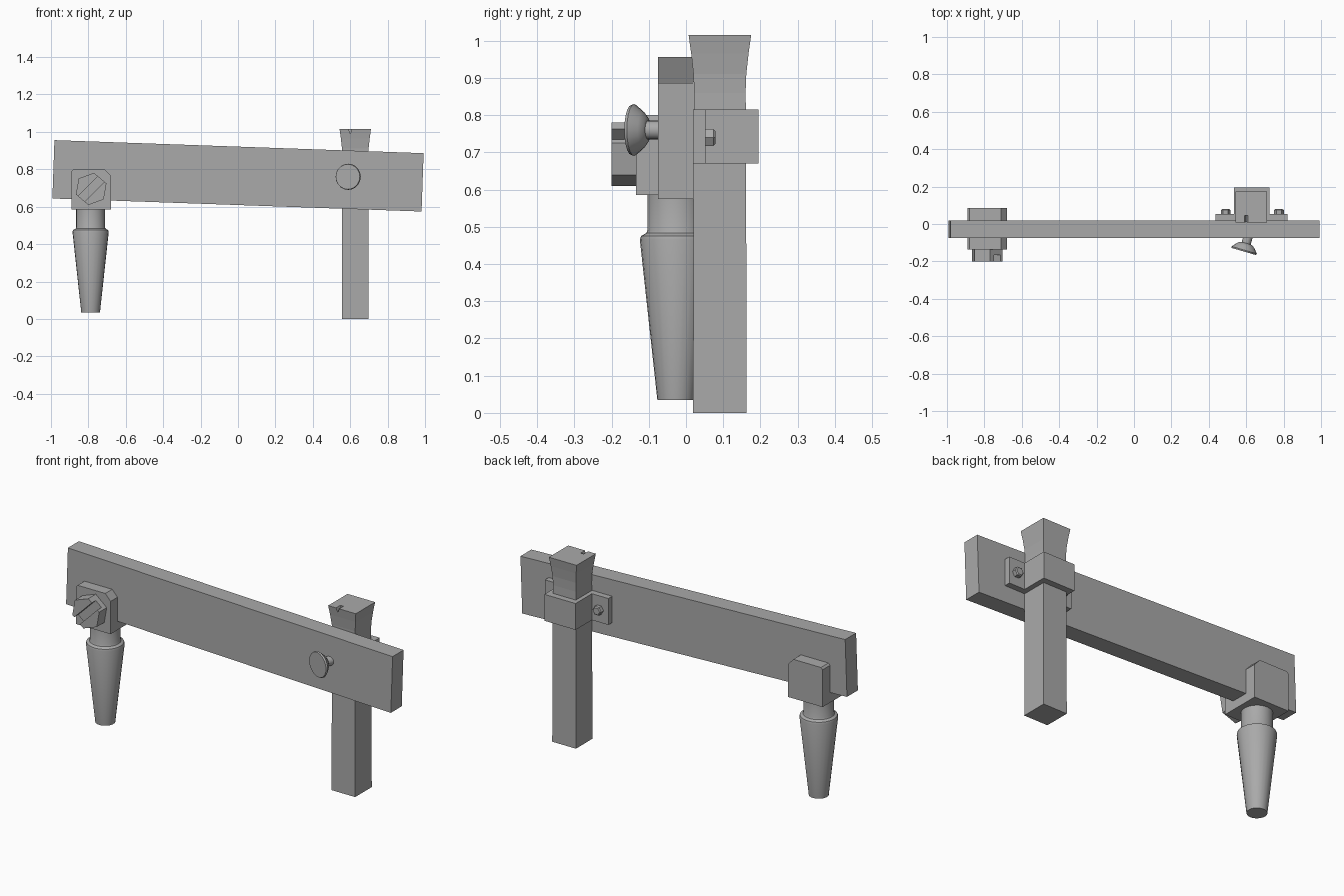
import bpy, bmesh, math
from mathutils import Matrix, Vector

cube = bpy.data.objects.get("Cube")
if cube:
    bpy.data.objects.remove(cube, do_unlink=True)

grey = bpy.data.materials.new("plain_grey")
grey.use_nodes = True
COLOUR = (0.4, 0.4, 0.4, 1)
grey.diffuse_color = COLOUR
grey.node_tree.nodes["Principled BSDF"].inputs["Base Color"].default_value = COLOUR


def finish(name, bm, smooth=False):
    bmesh.ops.recalc_face_normals(bm, faces=bm.faces)
    mesh = bpy.data.meshes.new(name)
    bm.to_mesh(mesh)
    bm.free()
    ob = bpy.data.objects.new(name, mesh)
    bpy.context.collection.objects.link(ob)
    mesh.materials.append(grey)
    if smooth:
        bpy.ops.object.select_all(action='DESELECT')
        bpy.context.view_layer.objects.active = ob
        ob.select_set(True)
        bpy.ops.object.shade_smooth_by_angle(angle=math.radians(35))
    return ob


def box(name, x, y, z):
    bm = bmesh.new()
    bmesh.ops.create_cube(bm, size=1)
    for v in bm.verts:
        v.co = [lo + (hi - lo) * (c + 0.5) for (lo, hi), c in zip((x, y, z), v.co)]
    return finish(name, bm)


def prism(name, outline, y0, y1):
    """Extrude an (x, z) outline along y."""
    bm = bmesh.new()
    face = bm.faces.new([bm.verts.new((x, y0, z)) for x, z in outline])
    out = bmesh.ops.extrude_face_region(bm, geom=[face])
    for v in out["geom"]:
        if isinstance(v, bmesh.types.BMVert):
            v.co.y = y1
    return finish(name, bm)


def stack(name, rings, sides, matrix, turn=0.0, smooth=False):
    """Loft regular rings given as (radius, height) along local z."""
    bm = bmesh.new()
    loops = []
    for r, h in rings:
        angles = [turn + math.tau * i / sides for i in range(sides)]
        loops.append([bm.verts.new((r * math.cos(a), r * math.sin(a), h)) for a in angles])
    for a, b in zip(loops, loops[1:]):
        for i in range(sides):
            j = (i + 1) % sides
            bm.faces.new((a[i], a[j], b[j], b[i]))
    bm.faces.new(loops[0])
    bm.faces.new(loops[-1])
    bm.transform(matrix)
    return finish(name, bm, smooth)


def cut(target, cutter):
    cutter.hide_render = True
    cutter.hide_viewport = True
    mod = target.modifiers.new("cut", 'BOOLEAN')
    mod.operation = 'DIFFERENCE'
    mod.solver = 'EXACT'
    mod.object = cutter
    bpy.context.view_layer.update()
    mesh = bpy.data.meshes.new_from_object(target.evaluated_get(bpy.context.evaluated_depsgraph_get()))
    target.modifiers.clear()
    target.data = mesh
    bpy.data.objects.remove(cutter, do_unlink=True)


def facing(x, y, z, direction):
    turn = Vector(direction).to_track_quat('Z', 'Y').to_matrix().to_4x4()
    return Matrix.Translation((x, y, z)) @ turn


# Slightly tilted beam, with seams marking the end sections
half, tall = 0.9875, 0.156
tilt = Matrix.Translation((0, 0, 0.765)) @ Matrix.Rotation(math.radians(2.02), 4, 'Y')
bm = bmesh.new()
bmesh.ops.create_cube(bm, size=1)
bmesh.ops.scale(bm, vec=(2 * half, 0.095, 2 * tall), verts=bm.verts)
for seam in (-0.885, 0.885):
    bmesh.ops.bisect_plane(bm, geom=bm.verts[:] + bm.edges[:] + bm.faces[:],
                           plane_co=(seam, 0, 0), plane_no=(1, 0, 0))
bm.transform(Matrix.Translation((0, -0.0275, 0)) @ tilt)
finish("beam", bm)

# Tapered foot under the left bracket
stack("tapered_foot",
      [(0.05, 0.035), (0.097, 0.465), (0.094, 0.475), (0.08, 0.483), (0.077, 0.49), (0.077, 0.60)],
      24, Matrix.Translation((-0.788, -0.027, 0)), smooth=True)

# Bracket wrapped round the beam: two cheeks joined below
cheek = [(-0.89, 0.585), (-0.68, 0.585), (-0.68, 0.765), (-0.712, 0.80), (-0.88, 0.80), (-0.89, 0.79)]
prism("bracket_front_cheek", cheek, -0.135, -0.075)
prism("bracket_back_cheek", cheek, 0.02, 0.085)
box("bracket_bridge", (-0.89, -0.68), (-0.075, 0.02), (0.585, 0.645))

# Slotted hexagonal bolt head
bolt = stack("bolt_head", [(0.087, 0), (0.087, 0.065)], 6,
             facing(-0.785, -0.135, 0.695, (0, -1, 0)), turn=math.radians(20))
bm = bmesh.new()
bmesh.ops.create_cube(bm, size=1)
bmesh.ops.scale(bm, vec=(0.3, 0.06, 0.045), verts=bm.verts)
bm.transform(Matrix.Translation((-0.785, -0.195, 0.695)) @ Matrix.Rotation(math.radians(-45), 4, 'Y'))
cut(bolt, finish("slot_cutter", bm))

# Square post with a flared head
R2 = math.sqrt(2)
post = stack("post", [(h * R2, z) for h, z in
             ((0.072, 0), (0.07, 0.81), (0.069, 0.86), (0.071, 0.91), (0.077, 0.965), (0.084, 1.015))],
             4, Matrix.Translation((0.627, 0.091, 0)), turn=math.pi / 4)
notch = prism("notch_cutter", [(0.585, 1.03), (0.6, 0.99), (0.615, 1.03)], -0.02, 0.045)
cut(post, notch)

# Clamp holding the post against the beam
box("clamp_housing", (0.535, 0.725), (0.02, 0.195), (0.67, 0.815))
for side, x0, x1, sx in (("right", 0.435, 0.535, 0.49), ("left", 0.725, 0.82, 0.775)):
    box(side + "_clamp_wing", (x0, x1), (0.02, 0.053), (0.67, 0.815))
    stack(side + "_clamp_screw", [(0.026, 0), (0.026, 0.022), (0.02, 0.027)], 6,
          facing(sx, 0.052, 0.74, (0, 1, 0)))

# Angled thumb screw on the front
stack("thumb_screw",
      [(0.025, -0.12), (0.025, -0.046), (0.035, -0.044), (0.05, -0.032), (0.07, -0.008), (0.067, 0)],
      20, facing(0.587, -0.147, 0.76, (-0.28, -0.96, 0)), smooth=True)
